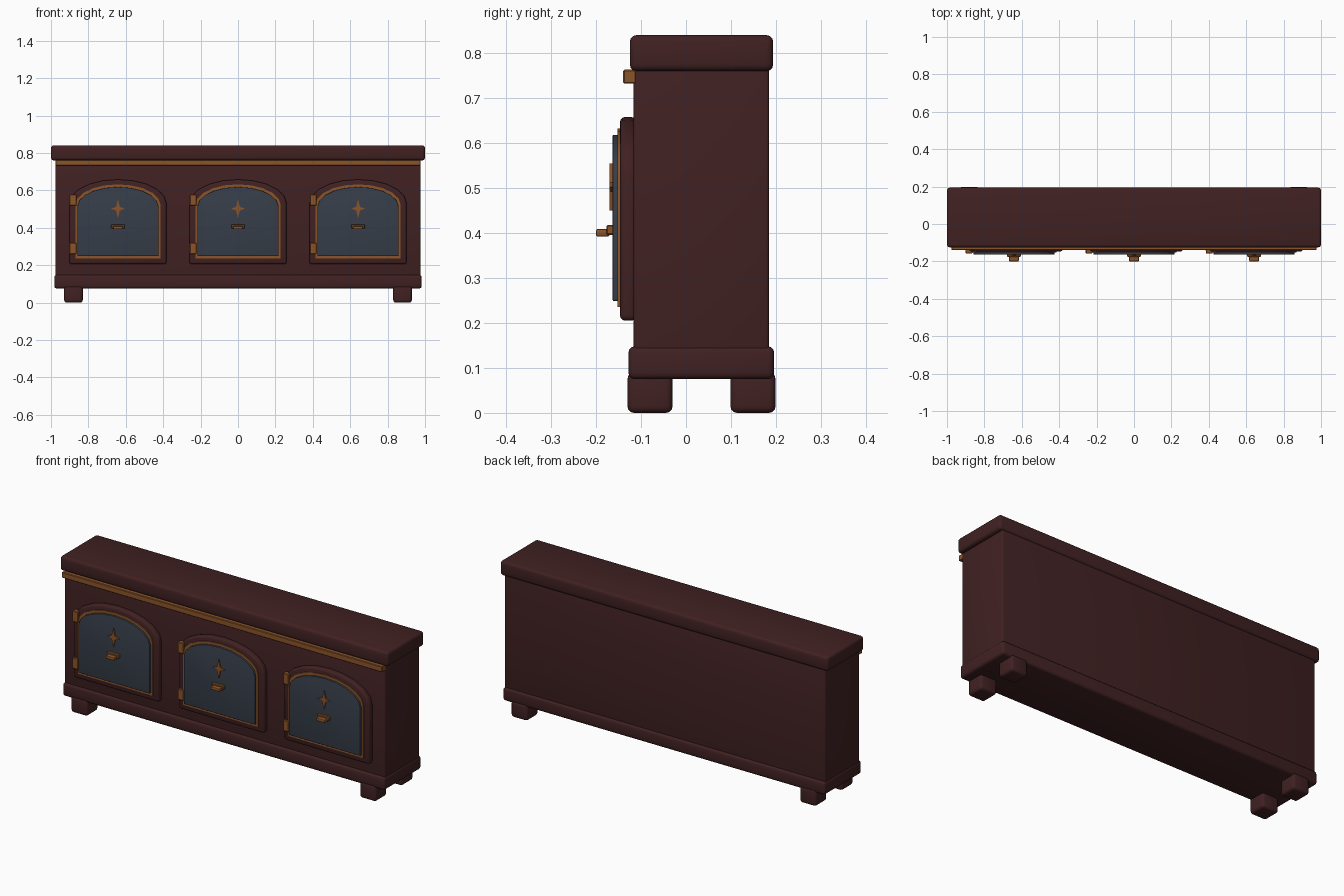
import bpy, bmesh, math

cube = bpy.data.objects.get("Cube")
if cube:
    bpy.data.objects.remove(cube, do_unlink=True)


def material(name, rgb):
    m = bpy.data.materials.new(name)
    m.use_nodes = True
    m.diffuse_color = (*rgb, 1)
    bsdf = m.node_tree.nodes["Principled BSDF"]
    bsdf.inputs["Base Color"].default_value = (*rgb, 1)
    bsdf.inputs["Roughness"].default_value = 0.6
    return m


WOOD = material("dark_red_wood", (0.052, 0.015, 0.016))
BRASS = material("aged_brass", (0.26, 0.09, 0.022))
SLATE = material("slate_panel", (0.038, 0.048, 0.068))


def finish(name, bm, mat, bevel=0.0, segments=3):
    """Round the hard edges, then make a smooth-shaded object."""
    bmesh.ops.recalc_face_normals(bm, faces=bm.faces)
    if bevel:
        hard = [e for e in bm.edges if e.calc_face_angle(0) > 0.6]
        bmesh.ops.bevel(bm, geom=hard, offset=bevel, segments=segments,
                        profile=0.5, affect='EDGES', clamp_overlap=True)
    mesh = bpy.data.meshes.new(name)
    bm.to_mesh(mesh)
    bm.free()
    mesh.materials.append(mat)
    obj = bpy.data.objects.new(name, mesh)
    bpy.context.collection.objects.link(obj)
    bpy.ops.object.select_all(action='DESELECT')
    obj.select_set(True)
    bpy.context.view_layer.objects.active = obj
    bpy.ops.object.shade_smooth_by_angle(angle=math.radians(35))
    return obj


def box(name, xs, ys, zs, mat, bevel=0.0, segments=3):
    bm = bmesh.new()
    bmesh.ops.create_cube(bm, size=1)
    for v in bm.verts:
        for i, (lo, hi) in enumerate((xs, ys, zs)):
            v.co[i] = lo + (v.co[i] + 0.5) * (hi - lo)
    return finish(name, bm, mat, bevel, segments)


def slab(name, outline, ys, mat, bevel=0.0):
    """Extrude an (x, z) outline between two depths."""
    bm = bmesh.new()
    face = bm.faces.new([bm.verts.new((x, ys[1], z)) for x, z in outline])
    new = bmesh.ops.extrude_face_region(bm, geom=[face], use_keep_orig=True)["geom"]
    for v in new:
        if isinstance(v, bmesh.types.BMVert):
            v.co.y = ys[0]
    return finish(name, bm, mat, bevel)


def arch(cx, half, bottom, spring, top, steps=10):
    """Door outline: straight sides under a flattened arch."""
    pts = [(cx - half, bottom), (cx + half, bottom)]
    for i in range(steps + 1):
        a = math.pi * i / steps
        pts.append((cx + half * math.cos(a), spring + (top - spring) * math.sin(a)))
    return pts


def star(cx, cz, wide, tall, inner):
    pts = []
    for i in range(8):
        a = i * math.pi / 4
        rx, rz = (inner, inner) if i % 2 else (wide, tall)
        pts.append((cx + rx * math.cos(a), cz + rz * math.sin(a)))
    return pts


# Cabinet
box("cabinet_body", (-0.977, 0.977), (-0.117, 0.185), (0.08, 0.78), WOOD, 0.008)
box("base_plinth", (-0.982, 0.982), (-0.128, 0.196), (0.075, 0.148), WOOD, 0.014)
box("top_slab", (-1, 1), (-0.125, 0.194), (0.76, 0.84), WOOD, 0.015)
box("front_trim", (-0.977, 0.977), (-0.14, -0.11), (0.732, 0.763), BRASS, 0.003, 1)

# Feet
for side, x in (("right", -0.88), ("left", 0.88)):
    for end, y in (("front", -0.08), ("back", 0.149)):
        box(f"{end}_{side}_foot", (x - 0.05, x + 0.05), (y - 0.05, y + 0.05),
            (0, 0.09), WOOD, 0.014)

# Three arched doors with their fittings
for label, cx in (("right", -0.642), ("middle", 0), ("left", 0.642)):
    slab(f"{label}_door_frame", arch(cx, 0.26, 0.205, 0.53, 0.658),
         (-0.147, -0.11), WOOD, 0.012)
    slab(f"{label}_door_rim", arch(cx, 0.228, 0.236, 0.522, 0.632),
         (-0.152, -0.14), BRASS)
    slab(f"{label}_door_panel", arch(cx, 0.217, 0.249, 0.513, 0.618),
         (-0.163, -0.145), SLATE, 0.002)
    slab(f"{label}_door_star", star(cx, 0.502, 0.037, 0.052, 0.014),
         (-0.17, -0.16), BRASS)
    box(f"{label}_handle_plate", (cx - 0.036, cx + 0.036), (-0.177, -0.16),
        (0.396, 0.418), BRASS, 0.003, 1)
    box(f"{label}_handle_grip", (cx - 0.026, cx + 0.026), (-0.2, -0.17),
        (0.392, 0.409), BRASS, 0.004, 2)
    for level, z in (("lower", 0.29), ("upper", 0.548)):
        box(f"{label}_{level}_hinge", (cx - 0.258, cx - 0.222), (-0.158, -0.13),
            (z - 0.03, z + 0.03), BRASS, 0.003, 1)
